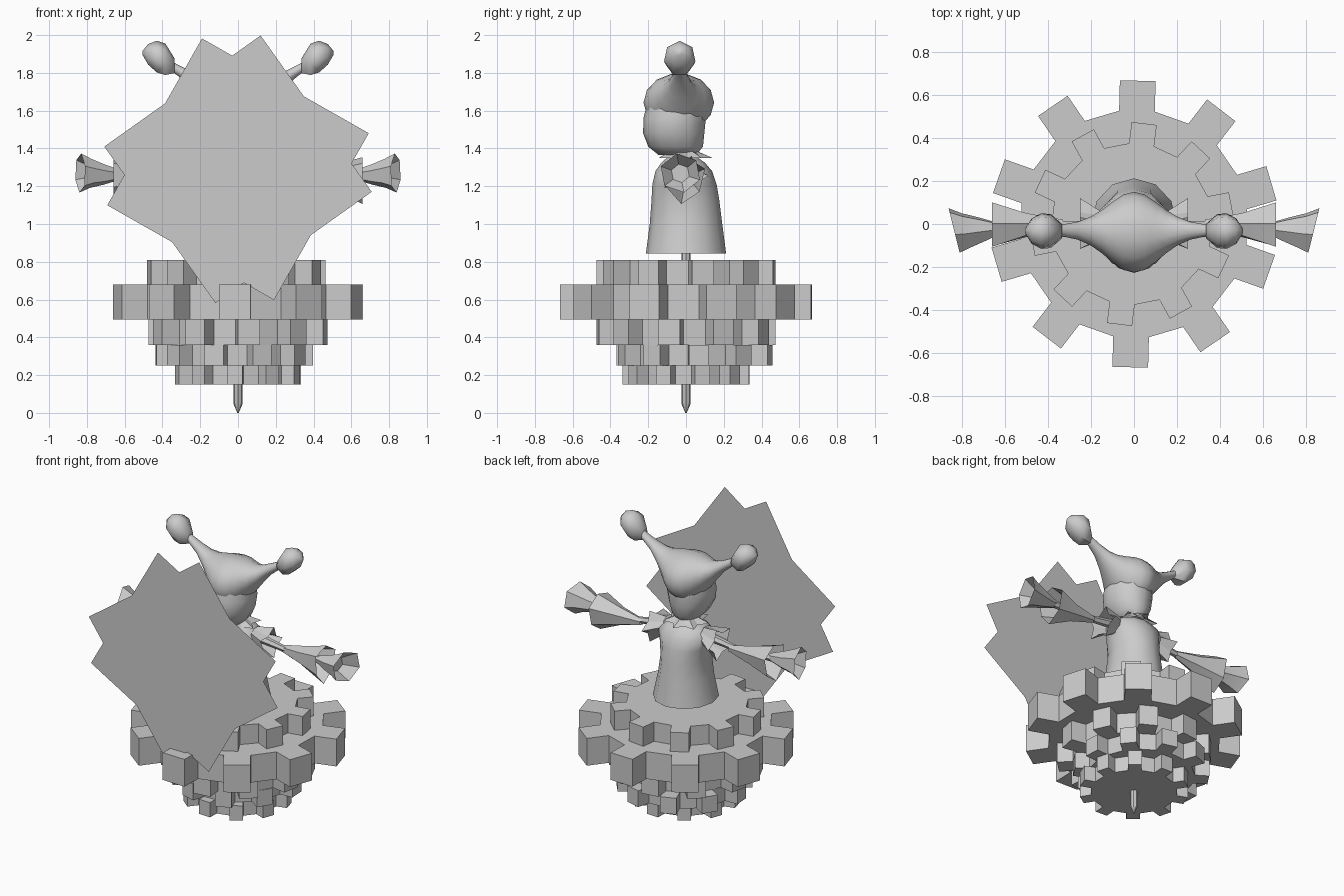
import bpy, bmesh, math
from mathutils import Vector

if "Cube" in bpy.data.objects:
    bpy.data.objects.remove(bpy.data.objects["Cube"])

grey = bpy.data.materials.new("plain grey")
grey.diffuse_color = (0.6, 0.6, 0.6, 1)
grey.use_nodes = True
grey.node_tree.nodes["Principled BSDF"].inputs["Base Color"].default_value = grey.diffuse_color


def finish(name, bm, smooth=None, mirror=False, closed=True):
    if closed:
        bmesh.ops.recalc_face_normals(bm, faces=bm.faces)
    me = bpy.data.meshes.new(name)
    bm.to_mesh(me)
    bm.free()
    me.materials.append(grey)
    ob = bpy.data.objects.new(name, me)
    bpy.context.collection.objects.link(ob)
    if smooth:
        bpy.ops.object.select_all(action='DESELECT')
        bpy.context.view_layer.objects.active = ob
        ob.select_set(True)
        bpy.ops.object.shade_smooth_by_angle(angle=math.radians(smooth))
    if mirror:
        ob.modifiers.new("mirror", 'MIRROR')
    return ob


def gear(name, cx, cy, z0, z1, radius, turn, teeth=10):
    """Toothed wheel: a 20-gon with every other side pushed outwards."""
    bm = bmesh.new()
    root = radius * 0.797
    half = math.pi / teeth / 2
    pts = []
    for k in range(teeth):
        a = math.radians(turn) + k * 2 * math.pi / teeth
        out = Vector((math.cos(a), math.sin(a), 0))
        side = Vector((-out.y, out.x, 0)) * root * math.sin(half)
        inner = out * root * math.cos(half)
        pts += [inner - side, out * radius - side, out * radius + side, inner + side]
    face = bm.faces.new([bm.verts.new(p + Vector((cx, cy, z0))) for p in pts])
    ext = bmesh.ops.extrude_face_region(bm, geom=[face])
    moved = [g for g in ext['geom'] if isinstance(g, bmesh.types.BMVert)]
    bmesh.ops.translate(bm, verts=moved, vec=(0, 0, z1 - z0))
    return finish(name, bm)


def loft(name, axis, sections, n, smooth=None, mirror=False, caps=(True, True),
         slant=0.0, zigzag=0.0, phase=0.0):
    """Sections: (x, y, z, radius a, radius b) rings around the x or z axis.
    Slant leans rings along x; zigzag pulls every other point of the last ring in."""
    bm = bmesh.new()
    rings = []
    for s, (x, y, z, a, b) in enumerate(sections):
        ring = []
        for i in range(n):
            t = phase + 2 * math.pi * i / n
            f = 1 - zigzag * (i % 2) if s == len(sections) - 1 else 1
            u, v = a * f * math.cos(t), b * f * math.sin(t)
            co = (x + slant * u, y + u, z + v) if axis == 'x' else (x + u, y + v, z)
            ring.append(bm.verts.new(co))
        rings.append(ring)
    for r, q in zip(rings, rings[1:]):
        for i in range(n):
            j = (i + 1) % n
            bm.faces.new((r[i], r[j], q[j], q[i]))
    for use, ring in zip(caps, (rings[0], rings[-1])):
        if use:
            bm.faces.new(ring)
    return finish(name, bm, smooth, mirror)


# Stack of gears
gear("bottom_gear", 0, 0, 0.15, 0.25, 0.335, 87)
gear("lower_gear", -0.02, 0.045, 0.25, 0.36, 0.415, 75)
gear("middle_gear", 0, 0, 0.36, 0.495, 0.47, 97)
gear("large_gear", 0, 0, 0.495, 0.68, 0.665, 88.5)
gear("top_gear", -0.01, 0, 0.68, 0.81, 0.47, 83)

# Axle with a pointed foot
loft("axle", 'z', [(0, 0, 0, .004, .004), (0, 0, .05, .025, .025), (0, 0, .86, .025, .025)], 8, 35)

# Gown: skirt, waist and shoulders
loft("body", 'z', [
    (0, 0, .845, .20, .212), (0, 0, 1.0, .165, .192), (0, -.003, 1.12, .15, .18),
    (0, -.008, 1.21, .165, .17), (0, -.012, 1.28, .185, .15), (0, -.015, 1.325, .14, .115),
    (0, -.02, 1.36, .065, .07)], 12, 50, phase=math.pi / 2)

# Neck and pointed collar
loft("neck", 'z', [(0, -.02, 1.33, .06, .06), (0, -.02, 1.45, .07, .07)], 10, 40)
loft("collar", 'z', [(0, -.01, 1.385, .06, .07), (0, -.01, 1.35, .15, .15)], 14,
     caps=(False, False), zigzag=.35, phase=math.pi / 2)

# Face below the hood
loft("head", 'z', [
    (0, -.045, 1.365, .06, .10), (0, -.055, 1.41, .105, .145), (0, -.065, 1.48, .14, .162),
    (0, -.06, 1.56, .15, .165), (0, -.05, 1.66, .13, .15)], 12, 50, phase=math.pi / 2)

# Two-horned hood, lofted through the head from tip to tip
half = [(.05, -.038, 1.648, .175, .148), (.10, -.037, 1.663, .14, .125),
        (.15, -.035, 1.69, .10, .092), (.20, -.033, 1.726, .067, .064),
        (.26, -.031, 1.775, .042, .040), (.32, -.03, 1.815, .030, .030),
        (.39, -.03, 1.86, .025, .025)]
hood = [(-x, y, z, a, b) for x, y, z, a, b in reversed(half)]
hood += [(0, -.038, 1.643, .187, .155)] + half
loft("hood", 'x', hood, 14, 60)

# Knobs on the horn tips
loft("hood_knob", 'x', [
    (.335, -.033, 1.835, .035, .04), (.385, -.033, 1.868, .08, .088), (.43, -.033, 1.882, .085, .088),
    (.475, -.033, 1.895, .06, .058), (.505, -.033, 1.905, .012, .012)], 7, 50, mirror=True,
     phase=math.pi / 2)

# Jagged shoulder ruffles
loft("shoulder_ruffle", 'x', [(.14, -.01, 1.285, .06, .06), (.25, -.01, 1.255, .13, .11)], 10,
     caps=(False, False), mirror=True, zigzag=.4)

# Thin arms, flared sleeves and spreading hands
loft("arm", 'x', [(.14, -.01, 1.285, .03, .03), (.40, -.01, 1.25, .018, .018),
                  (.66, -.02, 1.26, .025, .025)], 6, 50, mirror=True)
loft("sleeve", 'x', [(.33, 0, 1.25, .022, .022), (.50, -.005, 1.245, .06, .065),
                     (.66, -.01, 1.24, .12, .135)], 6, 25, mirror=True,
     caps=(False, False), phase=.4, zigzag=.15)
loft("hand", 'x', [(.62, -.02, 1.26, .025, .025), (.71, -.025, 1.262, .06, .055),
                   (.78, -.03, 1.268, .085, .078), (.835, -.03, 1.27, .11, .105),
                   (.76, -.03, 1.268, .05, .05)], 6, 30, mirror=True,
     slant=.25, phase=.7)

# Flat eight-pointed panel in front: two crossed squares
bm = bmesh.new()
for turn, y in ((15.4, -.585), (80.4, -.586)):
    corners = [math.radians(turn + 90 * k) for k in range(4)]
    bm.faces.new([bm.verts.new((.718 * math.cos(a), y, 1.29 + .718 * math.sin(a))) for a in corners])
finish("front_panel", bm, closed=False)
